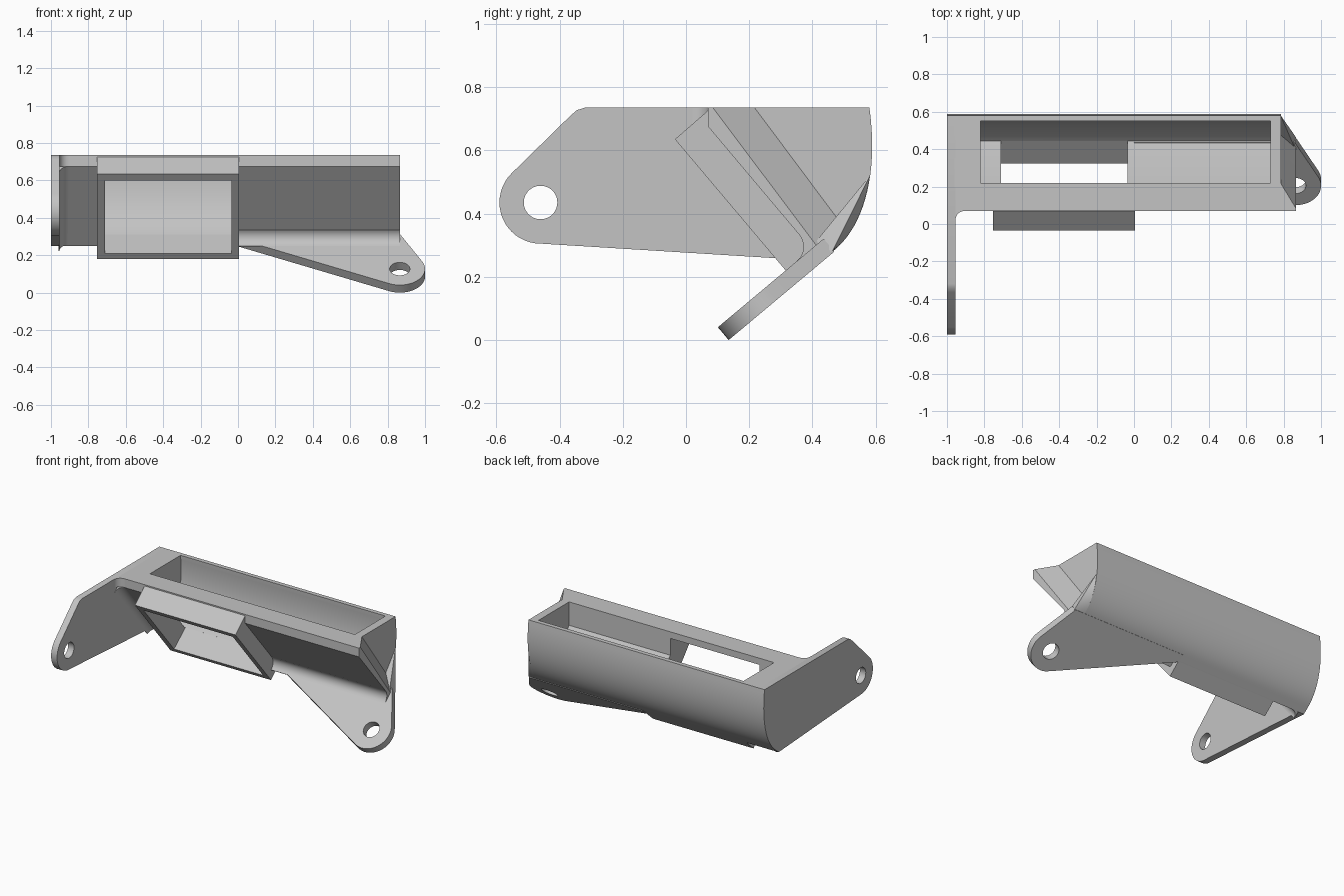
import bpy, bmesh
from math import cos, sin, pi
from mathutils import Vector
from mathutils.geometry import interpolate_bezier

cube = bpy.data.objects.get("Cube")
if cube:
    bpy.data.objects.remove(cube, do_unlink=True)

grey = bpy.data.materials.new("light_grey")
grey.use_nodes = True
grey.diffuse_color = (0.55, 0.55, 0.55, 1)
grey.node_tree.nodes["Principled BSDF"].inputs["Base Color"].default_value = grey.diffuse_color

# Slanted directions in the y-z plane: through the window, and up the front face
OUT = Vector((0, 0.767, 0.642))
UP = Vector((0, -0.645, 0.764))
TIP = Vector((0, 0.135, 0))          # lower edge of the slanted tab


def finish(name, bm):
    bmesh.ops.recalc_face_normals(bm, faces=bm.faces)
    mesh = bpy.data.meshes.new(name)
    bm.to_mesh(mesh)
    bm.free()
    mesh.materials.append(grey)
    ob = bpy.data.objects.new(name, mesh)
    bpy.context.collection.objects.link(ob)
    return ob


def prism(name, pts, lo, hi, place=lambda a, b, t: (t, a, b)):
    """Extrude a 2D outline from lo to hi; by default along x."""
    bm = bmesh.new()
    ends = [[bm.verts.new(place(a, b, t)) for a, b in pts] for t in (lo, hi)]
    bm.faces.new(ends[0])
    bm.faces.new(ends[1])
    n = len(pts)
    for i in range(n):
        j = (i + 1) % n
        bm.faces.new((ends[0][i], ends[0][j], ends[1][j], ends[1][i]))
    return finish(name, bm)


def hull(name, points):
    bm = bmesh.new()
    verts = [bm.verts.new(p) for p in points]
    res = bmesh.ops.convex_hull(bm, input=verts)
    spare = {v for v in res["geom_interior"] if isinstance(v, bmesh.types.BMVert)}
    bmesh.ops.delete(bm, geom=list(spare), context='VERTS')
    bmesh.ops.dissolve_limit(bm, angle_limit=0.002, verts=bm.verts, edges=bm.edges)
    return finish(name, bm)


def circle(cx, cy, r, n=48):
    return [(cx + r * cos(2 * pi * i / n), cy + r * sin(2 * pi * i / n)) for i in range(n)]


def bezier(*pts, n=20):
    return [(p[0], p[1]) for p in interpolate_bezier(*[Vector(p) for p in pts], n)]


def fillet(r, n=8):
    """Concave corner outline, corner at the origin."""
    arc = [pi + pi / 2 * i / n for i in range(n + 1)]
    return [(-0.004, -0.004), (-0.004, r)] + [(r + r * cos(a), r + r * sin(a)) for a in arc] + [(r, -0.004)]


def cut(ob, *cutters):
    bpy.context.view_layer.objects.active = ob
    for c in cutters:
        mod = ob.modifiers.new("cut", 'BOOLEAN')
        mod.operation = 'DIFFERENCE'
        mod.solver = 'EXACT'
        mod.object = c
        bpy.ops.object.modifier_apply(modifier=mod.name)


# Housing with curved back
back = bezier((0.47, 0.285), (0.56, 0.36), (0.61, 0.52), (0.58, 0.735))
section = [(0.07, 0.735), (0.07, 0.675), (0.428, 0.25)] + back
housing = prism("housing", section, -0.96, 0.785)

# Window frame standing off the slanted front
frame = prism("window_frame", [(-0.035, 0.635), (0.349, 0.18), (0.428, 0.25), (0.08, 0.735)], -0.755, 0.005)

# Hollow inside and the window opening
inner = bezier((0.445, 0.31), (0.525, 0.39), (0.575, 0.53), (0.55, 0.735))
cavity = prism("cavity_cutter", [(0.22, 0.8), (0.22, 0.575), (0.435, 0.318)] + inner + [(0.55, 0.8)], -0.82, 0.73)
window = prism("window_cutter", [(-0.083, 0.536), (-0.006, 0.60), (0.1, 0.69), (0.3, 0.69),
                                 (0.46, 0.5), (0.446, 0.311), (0.323, 0.21), (0.246, 0.146)], -0.71, -0.035)
cut(housing, cavity, window)
cut(frame, window)

# Side plate with its pivot hole
outline = circle(-0.46, 0.435, 0.13) + [(-0.365, 0.71), (-0.345, 0.727), (-0.32, 0.735), (0.428, 0.25)] + back
side_plate = hull("side_plate", [(x, y, z) for x in (-1, -0.955) for y, z in outline])
plate_hole = prism("plate_hole_cutter", circle(-0.46, 0.435, 0.053), -1.1, -0.9)
cut(side_plate, plate_hole)


# Slanted tab with its pivot hole
def on_tab(x, u, t):
    return Vector((x, 0, 0)) + TIP + OUT * u + UP * t


tab_shape = circle(0.865, 0.135, 0.135) + [(0.0, 0.385), (0.0, 0.436), (0.86, 0.436)]
tab = hull("slanted_tab", [on_tab(x, u, t) for t in (0, 0.053) for x, u in tab_shape])
tab_hole = prism("tab_hole_cutter", circle(0.865, 0.135, 0.054), -0.1, 0.15, on_tab)
cut(tab, tab_hole)

# Flared end: the front wall and the floor both spread outwards
front_flare = hull("front_flare",
                   [(0.783, y, z) for y, z in ((0.07, 0.735), (0.07, 0.675), (0.428, 0.25), (0.5, 0.36), (0.22, 0.735))]
                   + [(0.865, y, z) for y, z in ((0.07, 0.735), (0.07, 0.675), (0.428, 0.25), (0.44, 0.262), (0.085, 0.735))])
floor_flare = hull("floor_flare",
                   [(0.783, y, z) for y, z in [(0.394, 0.291), (0.428, 0.25)] + back[:13]]
                   + [(0.865, y, z) for y, z in ((0.394, 0.291), (0.428, 0.25), (0.465, 0.285))])

# Rounded inside corners
corner = TIP + OUT * 0.385 + UP * 0.053
tab_fillet = prism("tab_fillet", fillet(0.06), 0.003, 0.865,
                   lambda a, b, t: Vector((t, 0, 0)) + corner - OUT * a + UP * b)
knee = Vector((-0.955, 0.07, 0.675))
slant_fillet = prism("slanted_plate_fillet", fillet(0.05), -0.55, 0,
                     lambda a, b, t: knee + Vector((a, 0, 0)) - OUT * b + UP * t)
lip_fillet = prism("upper_plate_fillet", fillet(0.05), 0, 0.06,
                   lambda a, b, t: knee + Vector((a, -b, t)))

for c in (cavity, window, plate_hole, tab_hole):
    bpy.data.objects.remove(c, do_unlink=True)

# Smooth curves, sharp edges
bpy.ops.object.select_all(action='DESELECT')
for ob in (housing, frame, side_plate, tab, front_flare, floor_flare, tab_fillet, slant_fillet, lip_fillet):
    ob.select_set(True)
bpy.context.view_layer.objects.active = housing
bpy.ops.object.shade_smooth_by_angle()
